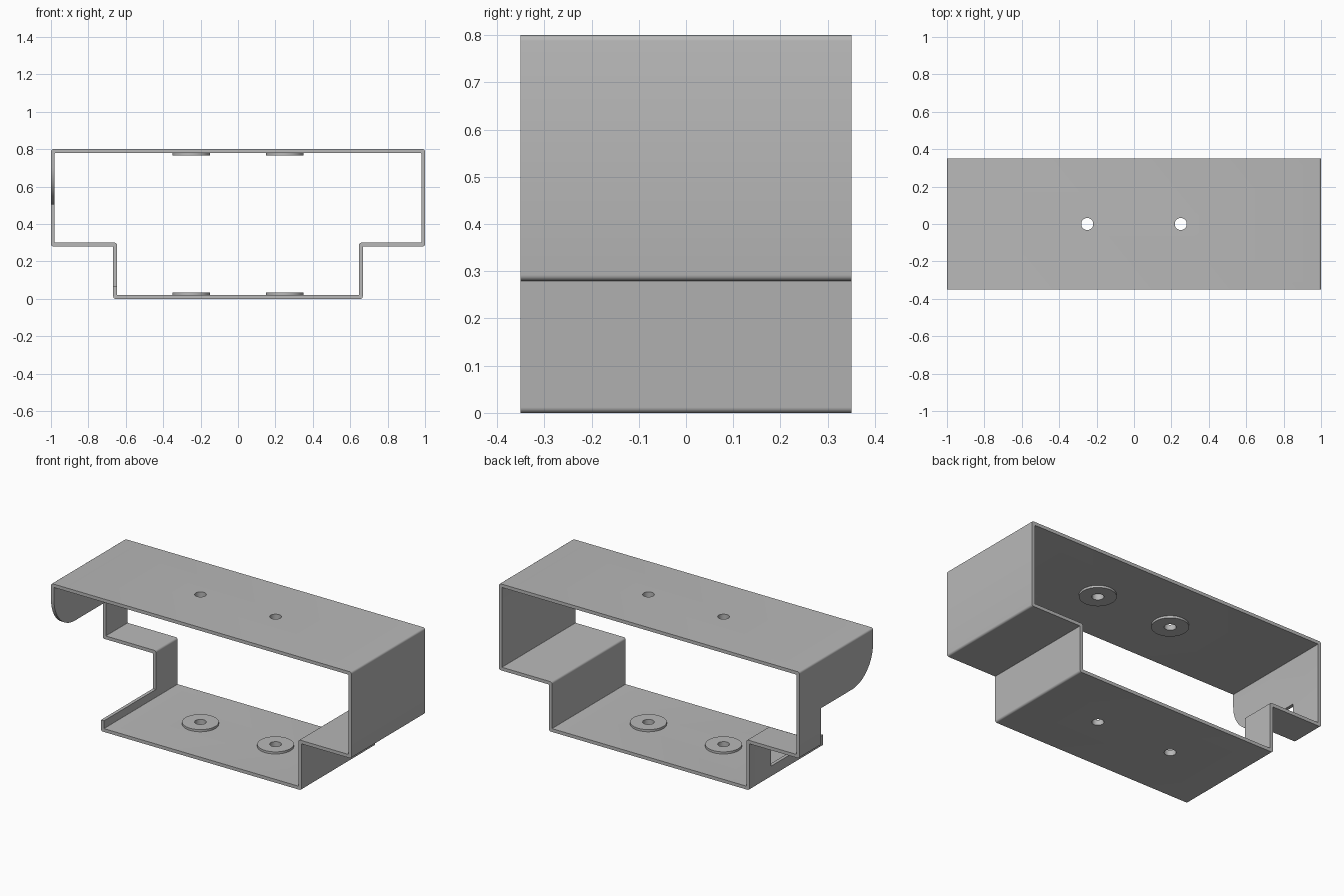
import bpy, bmesh, math
from mathutils import Vector

cube = bpy.data.objects.get("Cube")
if cube:
    bpy.data.objects.remove(cube, do_unlink=True)

THICK = 0.02          # sheet thickness
DEPTH = 0.35          # half depth in y
HOLE_R, WASHER_R = 0.032, 0.1

grey = bpy.data.materials.new("plain grey")
grey.use_nodes = True
colour = (0.48, 0.48, 0.48, 1)
grey.diffuse_color = colour
grey.node_tree.nodes["Principled BSDF"].inputs["Base Color"].default_value = colour


def to_object(name, bm):
    bmesh.ops.recalc_face_normals(bm, faces=bm.faces[:])
    mesh = bpy.data.meshes.new(name)
    bm.to_mesh(mesh)
    bm.free()
    mesh.materials.append(grey)
    ob = bpy.data.objects.new(name, mesh)
    bpy.context.collection.objects.link(ob)
    return ob


def activate(ob):
    bpy.ops.object.select_all(action='DESELECT')
    ob.select_set(True)
    bpy.context.view_layer.objects.active = ob


def cut(ob, cutter):
    """Subtract the cutter from the object, then discard it."""
    cutter.hide_render = True
    activate(ob)
    mod = ob.modifiers.new("cut", 'BOOLEAN')
    mod.operation = 'DIFFERENCE'
    mod.solver = 'EXACT'
    mod.object = cutter
    bpy.ops.object.modifier_apply(modifier=mod.name)
    bpy.data.objects.remove(cutter, do_unlink=True)


def finish(ob):
    activate(ob)
    bpy.ops.object.shade_smooth_by_angle(angle=math.radians(32))


def rounded(corners, radii, steps=4):
    """Round each right-angled corner of a closed outline."""
    points = []
    for i, p in enumerate(corners):
        p = Vector(p)
        a = (Vector(corners[i - 1]) - p).normalized()
        b = (Vector(corners[(i + 1) % len(corners)]) - p).normalized()
        for k in range(steps + 1):
            t = k / steps * math.pi / 2
            points.append(p + radii[i] * (a * (1 - math.sin(t)) + b * (1 - math.cos(t))))
    return points


def cylinder(name, radius, x, z0, z1):
    bm = bmesh.new()
    bmesh.ops.create_cone(bm, cap_ends=True, segments=48, radius1=radius,
                          radius2=radius, depth=z1 - z0)
    bmesh.ops.translate(bm, verts=bm.verts[:], vec=(x, 0, (z0 + z1) / 2))
    return to_object(name, bm)


def outline(inset):
    """Stepped section of the bracket, from lower right, anticlockwise."""
    low, wide = 0.667 - inset, 1 - inset
    floor, ledge, top = inset, 0.28 + inset, 0.8 - inset
    half = [(low, floor), (low, ledge), (wide, ledge), (wide, top)]
    return half + [(-x, z) for x, z in reversed(half)]


# Bent sheet shell: bends are round outside and tight inside
SOFT, TIGHT = 0.012, 0.003
out_r = [SOFT, TIGHT, SOFT, SOFT] + [SOFT, SOFT, TIGHT, SOFT]
in_r = [TIGHT if r == SOFT else SOFT for r in out_r]
bm = bmesh.new()
rings = []
for points in (rounded(outline(0), out_r), rounded(outline(THICK), in_r)):
    for y in (-DEPTH, DEPTH):
        rings.append([bm.verts.new((p.x, y, p.y)) for p in points])
outer_f, outer_b, inner_f, inner_b = rings
for r1, r2 in ((outer_f, outer_b), (outer_b, inner_b), (inner_b, inner_f), (inner_f, outer_f)):
    for i in range(len(r1)):
        j = (i + 1) % len(r1)
        bm.faces.new((r1[i], r1[j], r2[j], r2[i]))
shell = to_object("bracket_shell", bm)

# Side opening, leaving a low lip, a narrow rear post and a round-cornered flap
LIP, FLAP, REAR, ROUND = 0.067, 0.505, 0.143, 0.2
side = [(-0.5, LIP), (REAR, LIP), (REAR, FLAP)]
for k in range(17):
    t = k / 16 * math.pi / 2
    side.append((-DEPTH + ROUND - ROUND * math.sin(t), FLAP + ROUND - ROUND * math.cos(t)))
side.append((-0.5, FLAP + ROUND))
bm = bmesh.new()
face = bm.faces.new([bm.verts.new((-1.1, y, z)) for y, z in side])
ext = bmesh.ops.extrude_face_region(bm, geom=[face])
bmesh.ops.translate(bm, vec=(0.6, 0, 0),
                    verts=[g for g in ext["geom"] if isinstance(g, bmesh.types.BMVert)])
cut(shell, to_object("side_cutter", bm))

# Bolt holes through the floor and the top, with a washer inside each
RAISE, SINK = 0.013, 0.001
for x, label in ((-0.25, "right"), (0.25, "left")):
    cut(shell, cylinder("hole_cutter", HOLE_R, x, -0.1, 0.9))
    for level, z0, z1 in (("floor", THICK - SINK, THICK + RAISE),
                          ("top", 0.8 - THICK - RAISE, 0.8 - THICK + SINK)):
        washer = cylinder(f"{level}_washer_{label}", WASHER_R, x, z0, z1)
        cut(washer, cylinder("hole_cutter", HOLE_R, x, -0.1, 0.9))
        finish(washer)
finish(shell)
